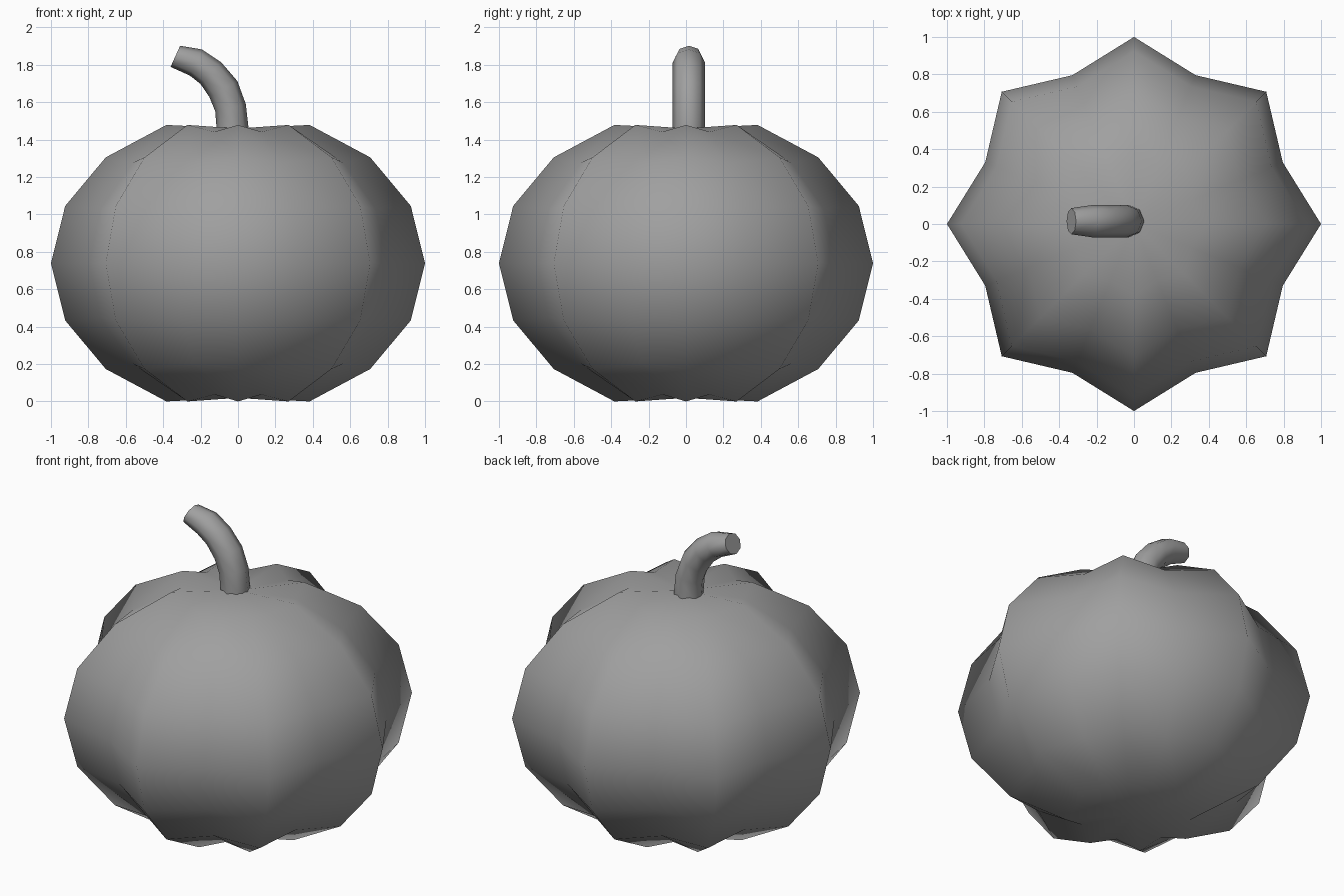
import bpy, bmesh, math
from mathutils import Vector

if "Cube" in bpy.data.objects:
    bpy.data.objects.remove(bpy.data.objects["Cube"])

CENTRE_Z = 0.739

grey = bpy.data.materials.new("dark_grey")
grey.diffuse_color = (0.35, 0.35, 0.35, 1)
grey.use_nodes = True
grey.node_tree.nodes["Principled BSDF"].inputs["Base Color"].default_value = grey.diffuse_color


def make_object(name, bm):
    bmesh.ops.recalc_face_normals(bm, faces=bm.faces)
    mesh = bpy.data.meshes.new(name)
    bm.to_mesh(mesh)
    bm.free()
    mesh.materials.append(grey)
    obj = bpy.data.objects.new(name, mesh)
    bpy.context.collection.objects.link(obj)
    for p in mesh.polygons:
        p.use_smooth = True
    return obj


# Pumpkin body: squashed sphere with every other meridian pulled in
bm = bmesh.new()
bmesh.ops.create_uvsphere(bm, u_segments=16, v_segments=8, radius=1)
for v in bm.verts:
    r = math.hypot(v.co.x, v.co.y)
    z = v.co.z * 0.8
    if r < 0.01:
        # dimpled poles
        z = math.copysign(0.72, z)
    else:
        step = round(math.atan2(v.co.y, v.co.x) / (math.pi / 8))
        if step % 2:
            v.co.x *= 0.861
            v.co.y *= 0.861
            z *= 0.95
    v.co.z = z + CENTRE_Z
make_object("pumpkin_body", bm)

# Curved stem: octagonal rings along a path (x, z, thickness, half width)
path = [(-0.03, 1.38, 0.085, 0.086), (-0.03, 1.47, 0.085, 0.086),
        (-0.04, 1.57, 0.084, 0.086), (-0.078, 1.67, 0.086, 0.086),
        (-0.145, 1.755, 0.08, 0.086), (-0.225, 1.812, 0.077, 0.086),
        (-0.335, 1.845, 0.062, 0.07)]
bm = bmesh.new()
rings = []
side = Vector((0, 1, 0))
for i, (x, z, r, w) in enumerate(path):
    a, b = path[max(i - 1, 0)], path[min(i + 1, len(path) - 1)]
    t = Vector((b[0] - a[0], 0, b[1] - a[1])).normalized()
    if i == len(path) - 1:
        t = Vector((-0.91, 0, 0.41)).normalized()
    up = t.cross(side)
    rings.append([bm.verts.new(Vector((x, 0.015, z))
                  + r * math.cos(k * math.pi / 4) * up
                  + w * math.sin(k * math.pi / 4) * side)
                  for k in range(8)])
for lo, hi in zip(rings, rings[1:]):
    for k in range(8):
        n = (k + 1) % 8
        bm.faces.new((lo[k], lo[n], hi[n], hi[k]))
bm.faces.new(rings[0])
bm.faces.new(rings[-1])
stem = make_object("stem", bm)
bpy.context.view_layer.objects.active = stem
stem.select_set(True)
bpy.ops.object.shade_smooth_by_angle(angle=math.radians(55))
